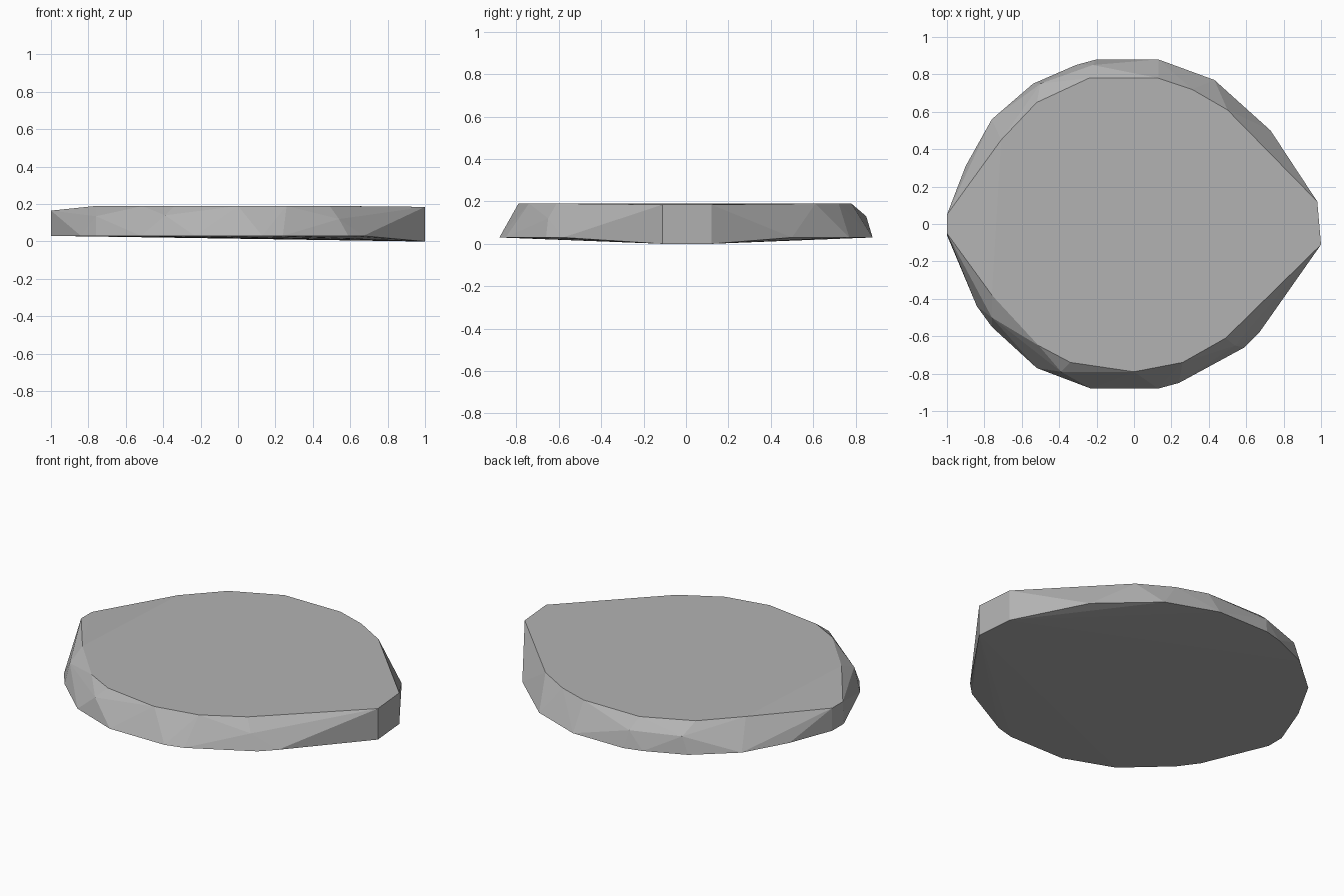
import bpy
import bmesh
import math

# Remove the default object
default_object = bpy.data.objects.get("Cube")
if default_object is not None:
    bpy.data.objects.remove(default_object, do_unlink=True)

TOP_HEIGHT = 0.19
RIM_HEIGHT = 0.03

# Widest outline, around the base of the stone
base_outline = [
    (0.73, 0.5), (0.43, 0.77), (0.13, 0.88), (-0.2, 0.88), (-0.31, 0.85),
    (-0.54, 0.75), (-0.76, 0.56), (-0.9, 0.31), (-1, 0.05), (-1, -0.06),
    (-0.84, -0.44), (-0.76, -0.55), (-0.52, -0.77), (-0.23, -0.88),
    (0.13, -0.88), (0.24, -0.85), (0.59, -0.66), (0.67, -0.58),
]

# Smaller outline of the flat top
top_outline = [
    (0.5, 0.61), (0.31, 0.72), (0.13, 0.78), (-0.24, 0.78), (-0.52, 0.65),
    (-0.71, 0.45), (-0.76, -0.38), (-0.51, -0.65), (-0.34, -0.74),
    (0, -0.79), (0.26, -0.74), (0.49, -0.61),
]

# Chipped corners part of the way up the sides
chipped_corners = [
    (-0.76, -0.5, 0.135), (-0.39, -0.79, 0.14), (0.54, -0.65, 0.12),
    (-0.22, 0.85, 0.13), (-0.5, 0.75, 0.13),
]

# Blunt ends: upright on the right, sloping slightly down on the left
right_end = [(1, -0.11), (0.98, 0.12)]
left_end = [(-1, 0.05), (-1, -0.05)]


def at_height(outline, height):
    """Lift a flat outline to the given height."""
    return [(x, y, height) for x, y in outline]


points = (
    at_height(base_outline, RIM_HEIGHT)
    + at_height(top_outline, TOP_HEIGHT)
    + at_height(right_end, 0)
    + at_height(right_end, TOP_HEIGHT - 0.005)
    + at_height(left_end, TOP_HEIGHT - 0.025)
    + chipped_corners
)

# Wrap the corners in one faceted convex stone
bm = bmesh.new()
for point in points:
    bm.verts.new(point)
hull = bmesh.ops.convex_hull(bm, input=bm.verts)
loose = [v for v in bm.verts if not v.link_faces]
bmesh.ops.delete(bm, geom=loose, context="VERTS")

# Merge nearly level triangles into clean facets
bmesh.ops.dissolve_limit(
    bm, angle_limit=math.radians(0.5), verts=bm.verts, edges=bm.edges
)
bmesh.ops.recalc_face_normals(bm, faces=bm.faces)

mesh = bpy.data.meshes.new("flat_stone")
bm.to_mesh(mesh)
bm.free()
stone = bpy.data.objects.new("flat_stone", mesh)
bpy.context.collection.objects.link(stone)

# Plain grey stone colour
grey = bpy.data.materials.new("stone_grey")
grey.use_nodes = True
colour = (0.45, 0.45, 0.45, 1)
grey.diffuse_color = colour
shader = next(n for n in grey.node_tree.nodes if n.type == "BSDF_PRINCIPLED")
shader.inputs["Base Color"].default_value = colour
mesh.materials.append(grey)
